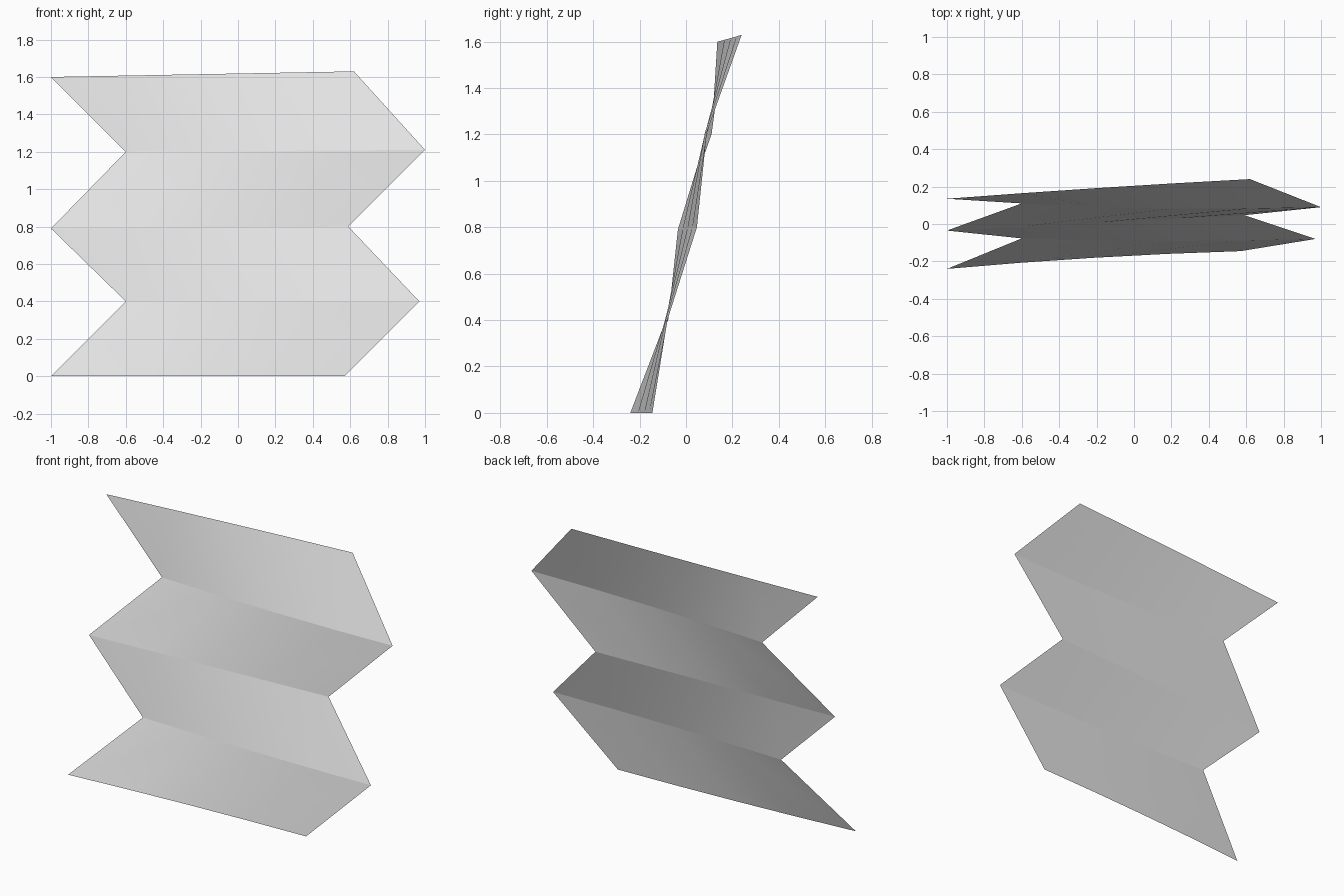
import bpy
import bmesh
from mathutils import Vector

cube = bpy.data.objects.get("Cube")
if cube:
    bpy.data.objects.remove(cube, do_unlink=True)

COLUMNS = 4

# Each fold line from bottom to top: left end, right end, bow at the middle
folds = [
    ((-1.0, -0.24, 0.0), (0.57, -0.145, 0.0), 0.012),
    ((-0.6, -0.077, 0.4), (0.97, -0.08, 0.4), -0.012),
    ((-1.0, -0.035, 0.79), (0.59, 0.047, 0.8), 0.0),
    ((-0.6, 0.11, 1.2), (1.0, 0.09, 1.21), -0.018),
    ((-1.0, 0.135, 1.6), (0.62, 0.24, 1.63), 0.005),
]

# Plain grey paper
paper = bpy.data.materials.new("plain grey")
paper.use_nodes = True
grey = (0.8, 0.8, 0.8, 1.0)
paper.diffuse_color = grey
paper.node_tree.nodes["Principled BSDF"].inputs["Base Color"].default_value = grey

# Rows of points along the gently bowed fold lines
bm = bmesh.new()
rows = []
for start, end, bow in folds:
    row = []
    for i in range(COLUMNS + 1):
        t = i / COLUMNS
        point = Vector(start).lerp(Vector(end), t)
        point.y += bow * 4 * t * (1 - t)
        row.append(bm.verts.new(point))
    rows.append(row)

# Strips between the folds, facing the front
for low, high in zip(rows, rows[1:]):
    for i in range(COLUMNS):
        face = bm.faces.new((low[i], low[i + 1], high[i + 1], high[i]))
        face.smooth = True

# Keep the folds crisp
for row in rows:
    for a, b in zip(row, row[1:]):
        bm.edges.get((a, b)).smooth = False

mesh = bpy.data.meshes.new("folded_sheet")
bm.to_mesh(mesh)
bm.free()
mesh.materials.append(paper)
sheet = bpy.data.objects.new("folded_sheet", mesh)
bpy.context.collection.objects.link(sheet)
